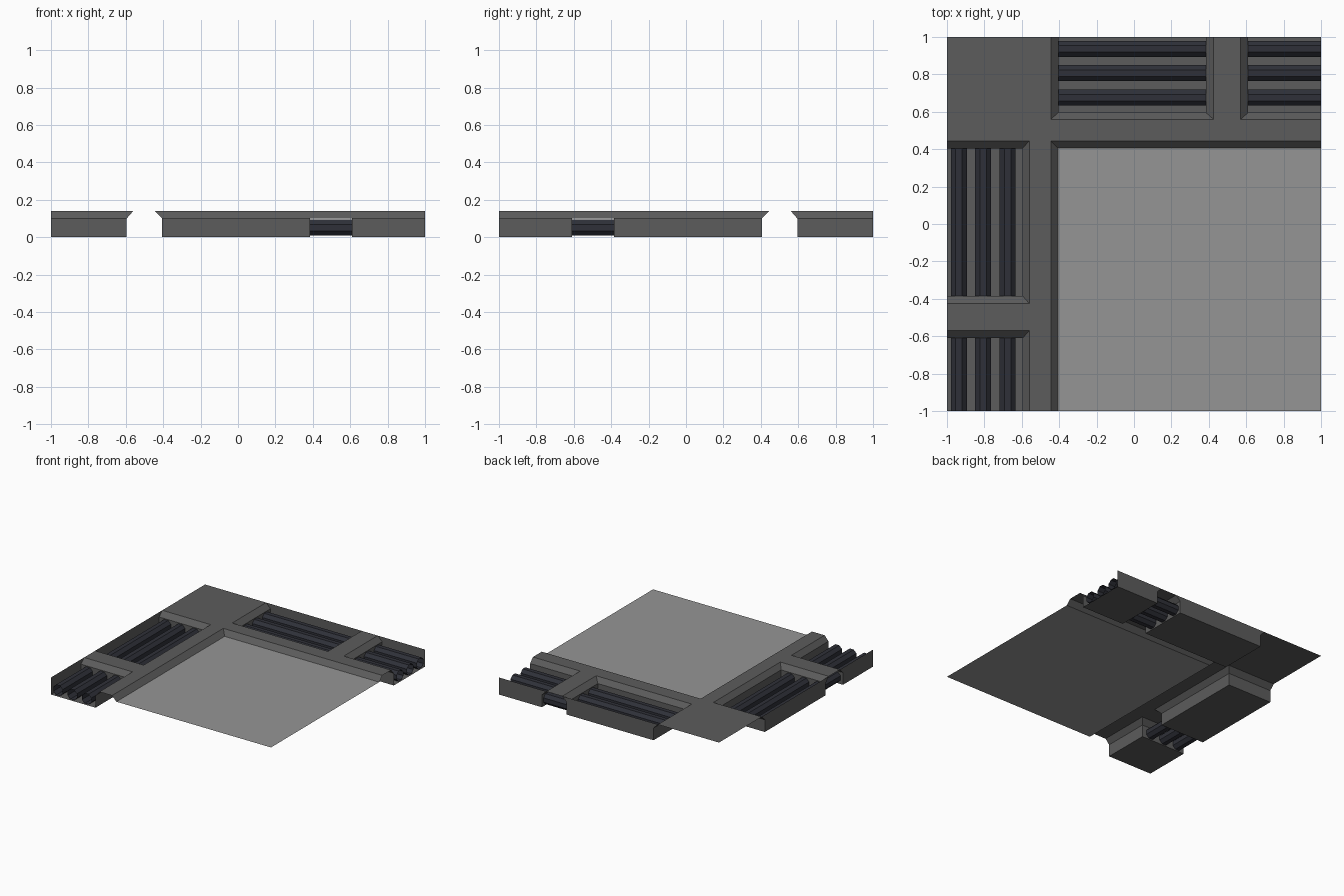
import bpy, bmesh, math

if "Cube" in bpy.data.objects:
    bpy.data.objects.remove(bpy.data.objects["Cube"])

TOP, MID = 0.14, 0.10          # deck height, bottom of bevel / main floor height


def material(name, rgb):
    m = bpy.data.materials.new(name)
    m.diffuse_color = (*rgb, 1)
    m.use_nodes = True
    m.node_tree.nodes["Principled BSDF"].inputs["Base Color"].default_value = m.diffuse_color
    return m


dark = material("dark_grey", (0.107, 0.107, 0.107))
light = material("light_grey", (0.30, 0.30, 0.30))
pipe_mat = material("pipe_black", (0.028, 0.030, 0.040))


def swap(p):
    # mirror across the diagonal: back arm <-> left arm
    return (-p[1], -p[0], p[2])


def make(name, polys, mat, both=True):
    """Sheet object from polygons; 'both' adds the diagonal mirror copy."""
    bm = bmesh.new()
    for poly in polys:
        bm.faces.new([bm.verts.new(p) for p in poly])
        if both:
            bm.faces.new([bm.verts.new(swap(p)) for p in reversed(poly)])
    bmesh.ops.remove_doubles(bm, verts=bm.verts, dist=1e-4)
    me = bpy.data.meshes.new(name)
    bm.to_mesh(me)
    bm.free()
    me.materials.append(mat)
    ob = bpy.data.objects.new(name, me)
    bpy.context.collection.objects.link(ob)
    return ob


def rect(x0, x1, y0, y1, z):
    return [(x0, y0, z), (x1, y0, z), (x1, y1, z), (x0, y1, z)]


# Deck surface: corner, long strip and crossbar
make("deck_corner", [rect(-1, -0.445, 0.445, 1, TOP)], dark, both=False)
make("deck_strips", [rect(-0.445, 1, 0.445, 0.56, TOP),
                     rect(0.425, 0.57, 0.56, 1, TOP)], dark)

# Main floor and its bevelled border
make("main_floor", [rect(-0.405, 1, -1, 0.405, MID)], light, both=False)
make("floor_bevel", [[(-0.405, 0.405, MID), (1, 0.405, MID),
                      (1, 0.445, TOP), (-0.445, 0.445, TOP)]], dark)


# Pits: bevelled rim, vertical walls, floor and outer wall
def pit(name, tx0, tx1, bx0, bx1):
    rim = [(tx0, 1), (tx0, 0.56), (tx1, 0.56), (tx1, 1)]
    low = [(bx0, 1), (bx0, 0.595), (bx1, 0.595), (bx1, 1)]
    polys = [rect(bx0, bx1, 0.595, 1, 0)]
    sides = 2 if bx1 == 1 else 3           # short pits stay open at the tile edge
    for i in range(sides):
        a, b, c, d = rim[i], rim[i + 1], low[i + 1], low[i]
        polys.append([(*d, MID), (*c, MID), (*b, TOP), (*a, TOP)])
        polys.append([(*d, 0), (*c, 0), (*c, MID), (*d, MID)])
    outer = [(bx1, 1, 0), (bx0, 1, 0), (bx0, 1, MID), (tx0, 1, TOP), (tx1, 1, TOP)]
    if bx1 != 1:
        outer.append((bx1, 1, MID))
    polys.append(outer)
    make(name, polys, dark)


pit("long_pits", -0.445, 0.425, -0.405, 0.385)
pit("short_pits", 0.57, 1, 0.61, 1)

# Open octagonal pipes running through both pits and under the crossbar
N, R = 8, 0.0425 / math.cos(math.pi / 8)
for k, y in enumerate((0.676, 0.807, 0.936)):
    ring = [(y + R * math.cos(math.tau * (i + 0.5) / N),
             0.051 + R * math.sin(math.tau * (i + 0.5) / N)) for i in range(N)]
    polys = []
    for i in range(N):
        a, b = ring[i], ring[(i + 1) % N]
        polys.append([(-0.405, *a), (-0.405, *b), (1, *b), (1, *a)][::-1])
    ob = make(f"pipes_{k + 1}", polys, pipe_mat)
    bm = bmesh.new()
    bm.from_mesh(ob.data)
    bmesh.ops.recalc_face_normals(bm, faces=bm.faces)
    bm.to_mesh(ob.data)
    bm.free()
